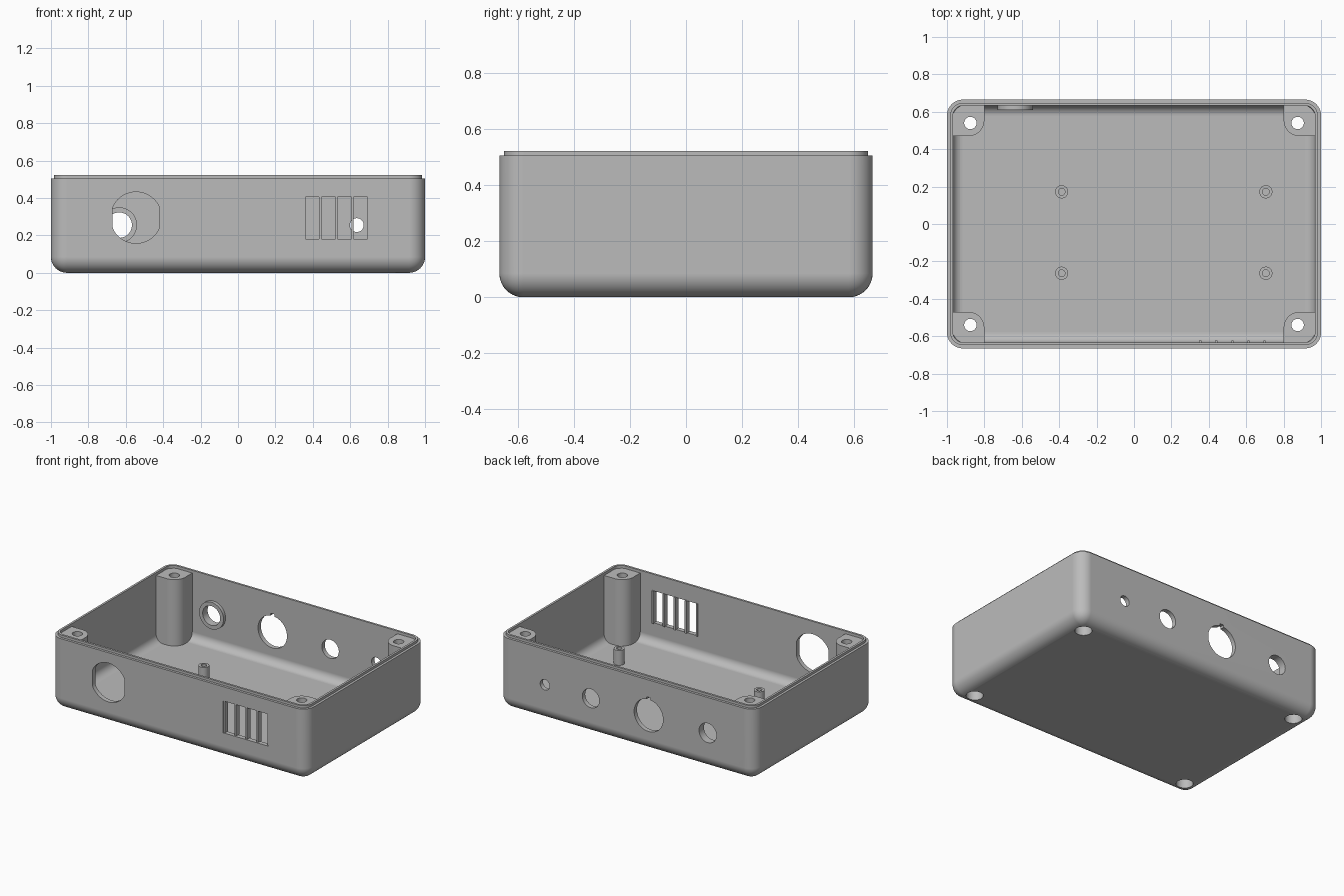
import bpy, bmesh, math
from mathutils import Matrix

old = bpy.data.objects.get("Cube")
if old:
    bpy.data.objects.remove(old, do_unlink=True)

# Single grey plastic
plastic = bpy.data.materials.new("grey_plastic")
plastic.use_nodes = True
GREY = (0.5, 0.5, 0.5, 1)
plastic.diffuse_color = GREY
plastic.node_tree.nodes["Principled BSDF"].inputs["Base Color"].default_value = GREY


def finish(bm, name):
    bmesh.ops.recalc_face_normals(bm, faces=bm.faces)
    me = bpy.data.meshes.new(name)
    bm.to_mesh(me)
    bm.free()
    me.materials.append(plastic)
    ob = bpy.data.objects.new(name, me)
    bpy.context.scene.collection.objects.link(ob)
    return ob


def box(name, x0, x1, y0, y1, z0, z1, radius=0, rule=None, segments=10):
    """Box with the edges chosen by rule(edge midpoint, is_vertical) rounded."""
    bm = bmesh.new()
    bmesh.ops.create_cube(bm, size=1)
    for v in bm.verts:
        v.co.x = x1 if v.co.x > 0 else x0
        v.co.y = y1 if v.co.y > 0 else y0
        v.co.z = z1 if v.co.z > 0 else z0
    if radius:
        edges = []
        for e in bm.edges:
            a, b = (v.co for v in e.verts)
            if rule((a + b) / 2, abs(a.z - b.z) > 1e-4):
                edges.append(e)
        bmesh.ops.bevel(bm, geom=edges, offset=radius, offset_type='OFFSET',
                        segments=segments, profile=0.5, affect='EDGES')
    return finish(bm, name)


def tray(name, hx, hy, z0, z1, r, round_floor=True):
    return box(name, -hx, hx, -hy, hy, z0, z1, r,
               lambda m, vertical: vertical or (round_floor and m.z < z0 + 1e-4))


def cylinder(name, r, x, y, z, depth, along_y=False, flat=None):
    """Cylinder centred at x, y, z; flat clips its sides at that half width."""
    bm = bmesh.new()
    bmesh.ops.create_cone(bm, cap_ends=True, segments=48, radius1=r, radius2=r, depth=depth)
    if flat:
        for v in bm.verts:
            v.co.x = max(-flat, min(flat, v.co.x))
    m = Matrix.Translation((x, y, z))
    if along_y:
        m = m @ Matrix.Rotation(math.pi / 2, 4, 'X')
    bm.transform(m)
    return finish(bm, name)


def combine(ob, other, operation='DIFFERENCE'):
    mod = ob.modifiers.new("cut", 'BOOLEAN')
    mod.operation = operation
    mod.solver = 'EXACT'
    mod.object = other
    bpy.context.view_layer.objects.active = ob
    bpy.ops.object.modifier_apply(modifier=mod.name)
    bpy.data.objects.remove(other, do_unlink=True)


HX, HY, RIM, TOP = 1.0, 0.665, 0.505, 0.522
FLOOR, WALL = 0.035, 0.032
BACK_Z = 0.255

# Shell: rounded body, stepped lip, hollow inside
shell = tray("case_shell", HX, HY, 0, RIM, 0.085)
combine(shell, tray("lip", HX - 0.017, HY - 0.017, 0.3, TOP, 0.07, False), 'UNION')
combine(shell, tray("cavity", HX - WALL, HY - WALL, FLOOR, 0.7, 0.055))
parts = [shell]

# Front openings: flat-sided round hole and vent window
combine(shell, cylinder("cutter", 0.137, -0.545, -HY, 0.295, 0.2, True, 0.125))
combine(shell, box("cutter", 0.35, 0.702, -0.8, -0.55, 0.18, 0.405))

# Back connector holes, the largest with a key notch
for x, r in ((-0.635, 0.068), (-0.174, 0.113), (0.277, 0.066), (0.635, 0.037)):
    combine(shell, cylinder("cutter", r, x, HY, BACK_Z, 0.2, True))
combine(shell, box("cutter", -0.189, -0.159, 0.55, 0.8, BACK_Z + 0.09, BACK_Z + 0.128))

# Vent bars
for i in range(5):
    x = 0.354 + 0.086 * i
    parts.append(box(f"vent_bar_{i + 1}", x - 0.006, x + 0.006,
                     -HY + 0.006, -HY + 0.042, 0.177, 0.408))

# Collar inside the back wall
collar = cylinder("back_collar", 0.095, -0.635, 0.624, BACK_Z, 0.028, True)
combine(collar, cylinder("cutter", 0.068, -0.635, 0.624, BACK_Z, 0.1, True))
parts.append(collar)

# Corner screw posts with recesses from below
for sx, side in ((1, "left"), (-1, "right")):
    for sy, end in ((1, "back"), (-1, "front")):
        xs = sorted((sx * 0.80, sx * 0.975))
        ys = sorted((sy * 0.47, sy * 0.64))

        def diagonal(m, vertical):
            return vertical and (abs(m.x) > 0.9) == (abs(m.y) > 0.55)

        post = box(f"{end}_{side}_post", *xs, *ys, 0.03, 0.503, 0.085, diagonal)
        px, py = sx * 0.875, sy * 0.54
        for ob in (shell, post):
            combine(ob, cylinder("cutter", 0.055, px, py, 0, 0.2))
        combine(post, cylinder("cutter", 0.033, px, py, 0.3, 0.6))
        parts.append(post)

# Hollow board standoffs
for i, x in enumerate((-0.387, 0.705)):
    for j, y in enumerate((-0.263, 0.172)):
        peg = cylinder(f"standoff_{2 * i + j + 1}", 0.035, x, y, 0.085, 0.11)
        combine(peg, cylinder("cutter", 0.018, x, y, 0.14, 0.19))
        parts.append(peg)

# Smooth fillets with crisp edges
for ob in parts:
    bpy.ops.object.select_all(action='DESELECT')
    ob.select_set(True)
    bpy.context.view_layer.objects.active = ob
    bpy.ops.object.shade_smooth_by_angle(angle=math.radians(30))
    normals = ob.modifiers.new("even_normals", 'WEIGHTED_NORMAL')
    normals.keep_sharp = True
